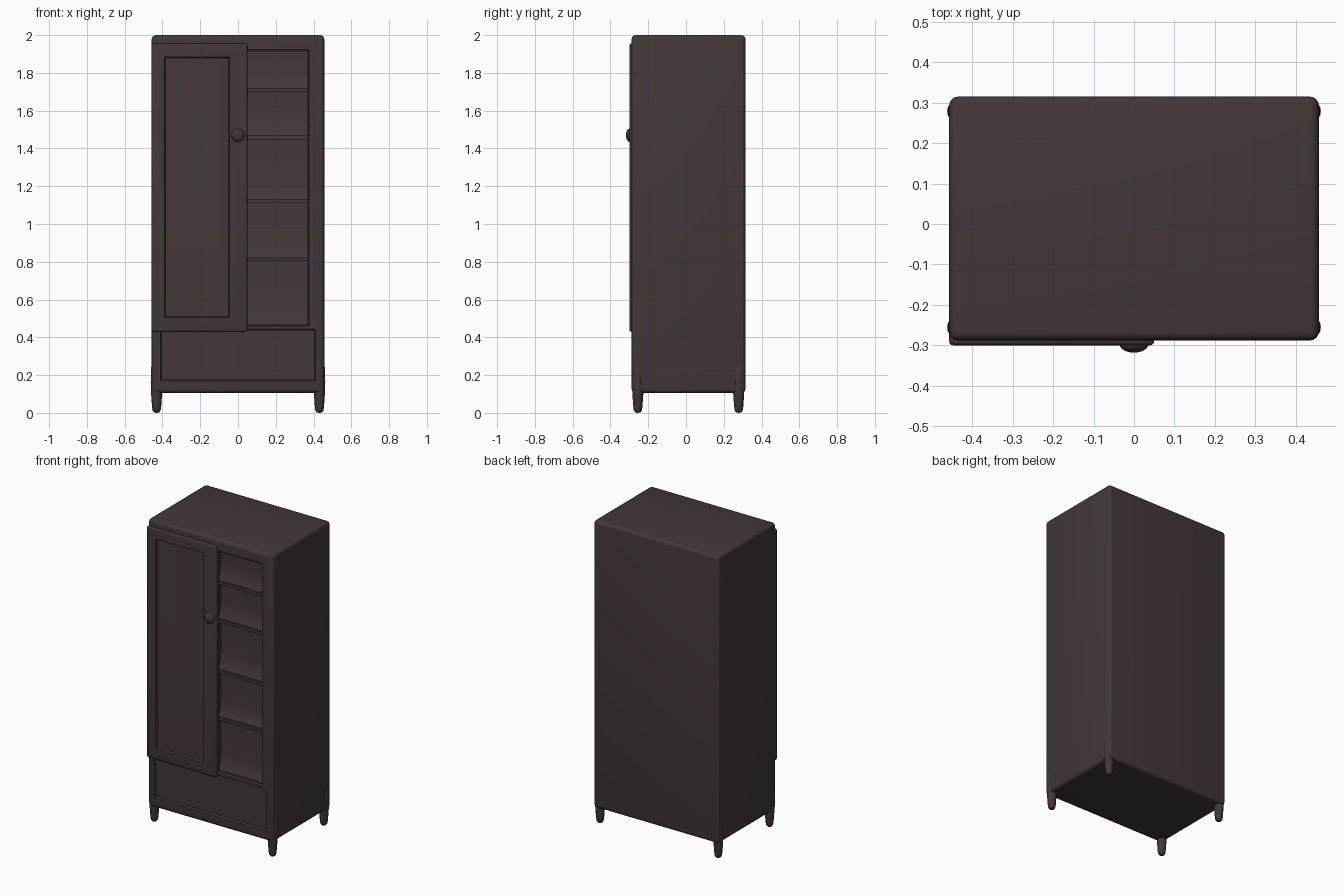
import bpy, bmesh, math
from mathutils import Vector

old = bpy.data.objects.get("Cube")
if old:
    bpy.data.objects.remove(old, do_unlink=True)

wood = bpy.data.materials.new("dark brown wood")
wood.use_nodes = True
colour = (0.055, 0.038, 0.038, 1)
wood.diffuse_color = colour
bsdf = wood.node_tree.nodes["Principled BSDF"]
bsdf.inputs["Base Color"].default_value = colour
bsdf.inputs["Roughness"].default_value = 0.7


def add_object(name, bm):
    bmesh.ops.recalc_face_normals(bm, faces=bm.faces)
    mesh = bpy.data.meshes.new(name)
    bm.to_mesh(mesh)
    bm.free()
    mesh.materials.append(wood)
    obj = bpy.data.objects.new(name, mesh)
    bpy.context.collection.objects.link(obj)
    return obj


def select(obj):
    bpy.ops.object.select_all(action="DESELECT")
    obj.select_set(True)
    bpy.context.view_layer.objects.active = obj


def smooth(obj, angle=40):
    select(obj)
    bpy.ops.object.shade_smooth_by_angle(angle=math.radians(angle))


def box(name, x, y, z, bevel=0.0, segments=3):
    bm = bmesh.new()
    bmesh.ops.create_cube(bm, size=1)
    for v in bm.verts:
        v.co = Vector([(a + b) / 2 + c * (b - a) for (a, b), c in zip((x, y, z), v.co)])
    if bevel:
        bmesh.ops.bevel(bm, geom=bm.edges[:], offset=bevel, segments=segments,
                        profile=0.5, affect="EDGES")
    return add_object(name, bm)


def panel_cutter(x, z, front, depth, taper):
    """Recess shape whose sides slope in towards the back."""
    bm = bmesh.new()
    rings = []
    for y, t in ((front - depth, -taper), (front + depth, taper)):
        corners = ((x[0] + t, z[0] + t), (x[1] - t, z[0] + t),
                   (x[1] - t, z[1] - t), (x[0] + t, z[1] - t))
        rings.append([bm.verts.new((a, y, b)) for a, b in corners])
    for ring in rings:
        bm.faces.new(ring)
    for i in range(4):
        j = (i + 1) % 4
        bm.faces.new((rings[0][i], rings[0][j], rings[1][j], rings[1][i]))
    return add_object("recess_cutter", bm)


def bay_cutter(x, z, front, depth):
    """Shelf bay with a back that runs forward at its foot."""
    bm = bmesh.new()
    low, high = z
    profile = ((front - depth, low), (front + 0.015, low), (front + depth * 0.8, low + 0.035),
               (front + depth, low + 0.1), (front + depth, high), (front - depth, high))
    face = bm.faces.new([bm.verts.new((x[0], a, b)) for a, b in profile])
    new = bmesh.ops.extrude_face_region(bm, geom=[face])["geom"]
    bmesh.ops.translate(bm, vec=(x[1] - x[0], 0, 0),
                        verts=[g for g in new if isinstance(g, bmesh.types.BMVert)])
    return add_object("bay_cutter", bm)


def cut(obj, cutter):
    mod = obj.modifiers.new("recess", "BOOLEAN")
    mod.operation, mod.solver, mod.object = "DIFFERENCE", "EXACT", cutter
    select(obj)
    bpy.ops.object.modifier_apply(modifier=mod.name)
    bpy.data.objects.remove(cutter, do_unlink=True)


def lathe(name, profile, location, rotation=(0, 0, 0), steps=20):
    bm = bmesh.new()
    verts = [bm.verts.new((r, 0, z)) for r, z in profile]
    edges = [bm.edges.new(pair) for pair in zip(verts, verts[1:])]
    bmesh.ops.spin(bm, geom=verts + edges, cent=(0, 0, 0), axis=(0, 0, 1),
                   angle=math.tau, steps=steps)
    bmesh.ops.remove_doubles(bm, verts=bm.verts, dist=0.0005)
    obj = add_object(name, bm)
    obj.location, obj.rotation_euler = location, rotation
    smooth(obj, 60)


# Cabinet body with drawer panel and open shelf bays
FRONT = -0.288
body = box("cabinet_body", (-0.457, 0.457), (FRONT, 0.315), (0.105, 2.0), 0.022, 4)
cut(body, panel_cutter((-0.41, 0.41), (0.17, 0.445), FRONT, 0.012, 0.006))
cut(body, panel_cutter((0.03, 0.375), (0.46, 1.925), FRONT, 0.012, 0.005))
shelves = (0.46, 0.815, 1.125, 1.46, 1.71, 1.925)
for low, high in zip(shelves, shelves[1:]):
    cut(body, bay_cutter((0.04, 0.368), (low + 0.008, high - 0.012), FRONT + 0.012, 0.04))
smooth(body)

# Door with sunken panel
door = box("door", (-0.457, 0.05), (-0.3, -0.26), (0.43, 1.955), 0.01)
cut(door, panel_cutter((-0.39, -0.045), (0.505, 1.885), -0.3, 0.018, 0.008))
smooth(door)

# Rounded door knob
knob = [(0.035 * math.cos(a), 0.02 * math.sin(a))
        for a in (i * math.pi / 16 for i in range(9))]
lathe("door_knob", [(0.024, -0.01)] + knob, (0, -0.298, 1.47), (math.pi / 2, 0, 0))

# Four tapered feet
leg = ((0, 0), (0.013, 0.002), (0.021, 0.012), (0.024, 0.03),
       (0.029, 0.1), (0.031, 0.16), (0.029, 0.24), (0.02, 0.28), (0, 0.29))
for side, x in (("right", -0.431), ("left", 0.431)):
    for end, y in (("front", -0.255), ("back", 0.279)):
        lathe(f"{end}_{side}_leg", leg, (x, y, 0))
